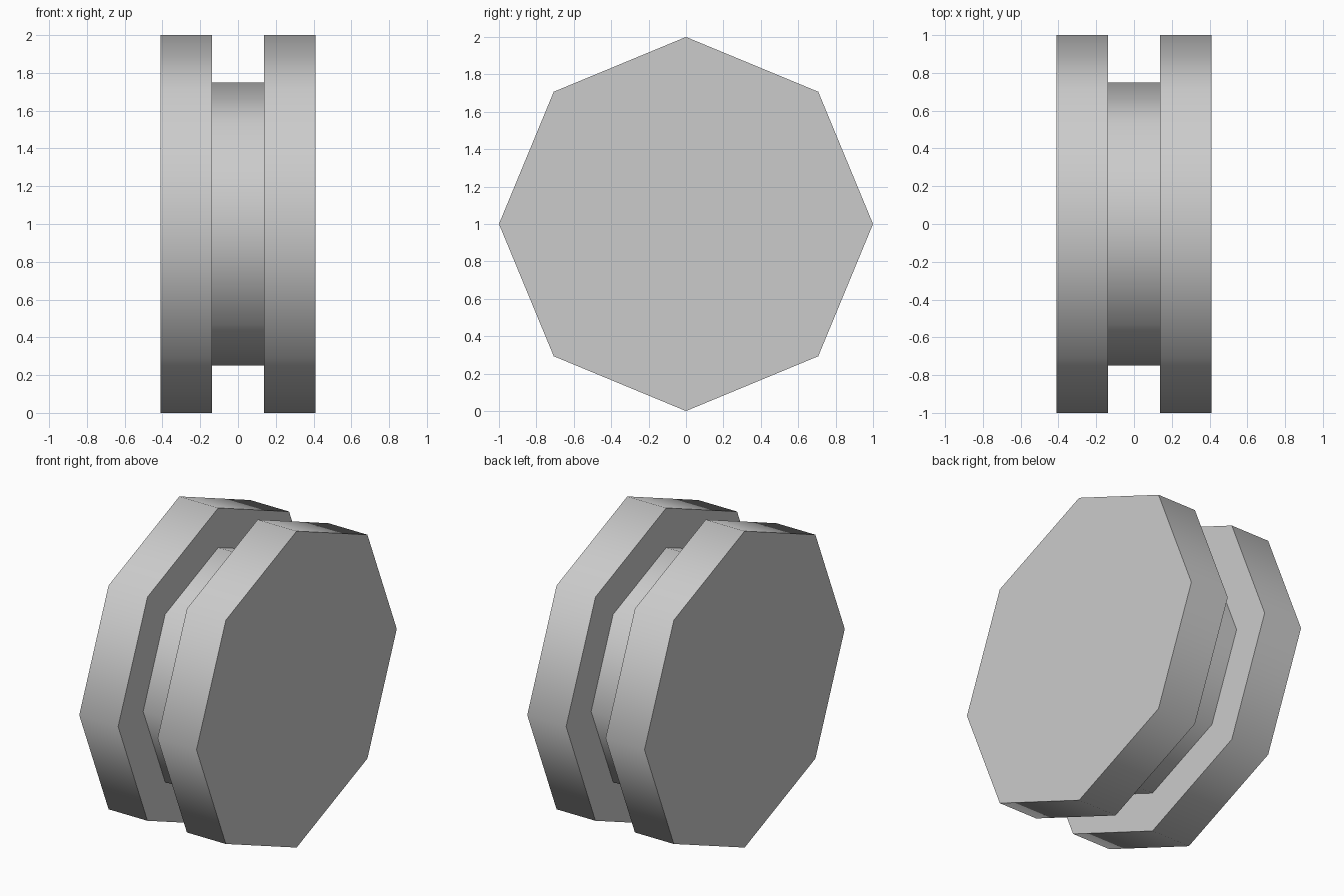
import bpy
import bmesh
from math import cos, sin, tau, radians

cube = bpy.data.objects.get("Cube")
if cube:
    bpy.data.objects.remove(cube, do_unlink=True)

SIDES = 8
RIM, HUB = 1.0, 0.75
OUTER, INNER = 0.41, 0.138

# Plain grey for the whole pulley
grey = bpy.data.materials.new("light grey")
grey.use_nodes = True
colour = (0.6, 0.6, 0.6, 1)
grey.diffuse_color = colour
grey.node_tree.nodes["Principled BSDF"].inputs["Base Color"].default_value = colour

# Half profile along the axle: (x, radius)
profile = [(-OUTER, RIM), (-INNER, RIM), (-INNER, HUB),
           (INNER, HUB), (INNER, RIM), (OUTER, RIM)]

# Sweep the profile round the axle into an eight-sided grooved wheel
bm = bmesh.new()
rings = [[bm.verts.new((x, r * cos(tau * i / SIDES), r * sin(tau * i / SIDES)))
          for i in range(SIDES)] for x, r in profile]
for a, b in zip(rings, rings[1:]):
    for i in range(SIDES):
        j = (i + 1) % SIDES
        bm.faces.new((a[i], a[j], b[j], b[i]))

# Flat end caps
bm.faces.new(rings[0])
bm.faces.new(rings[-1])
bmesh.ops.recalc_face_normals(bm, faces=bm.faces)

mesh = bpy.data.meshes.new("grooved_wheel")
bm.to_mesh(mesh)
bm.free()
mesh.materials.append(grey)
wheel = bpy.data.objects.new("grooved_wheel", mesh)
wheel.location.z = RIM
bpy.context.collection.objects.link(wheel)

# Soft shading round the rims, crisp edges at the flanges
bpy.ops.object.select_all(action="DESELECT")
wheel.select_set(True)
bpy.context.view_layer.objects.active = wheel
bpy.ops.object.shade_smooth_by_angle(angle=radians(60))
